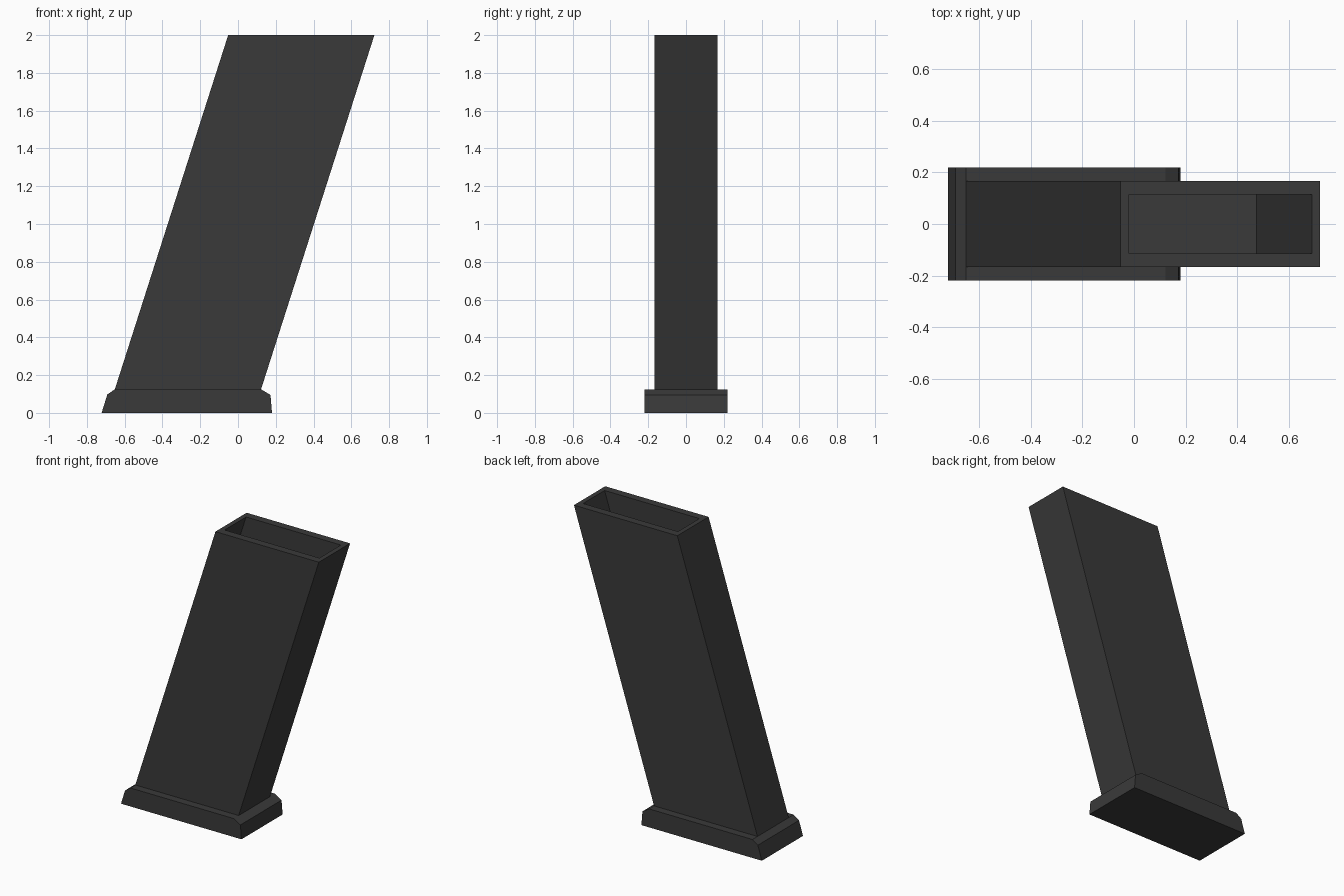
import bpy, bmesh

if "Cube" in bpy.data.objects:
    bpy.data.objects.remove(bpy.data.objects["Cube"])

mat = bpy.data.materials.new("dark_grey")
mat.diffuse_color = (0.042, 0.042, 0.042, 1)
mat.use_nodes = True
mat.node_tree.nodes["Principled BSDF"].inputs["Base Color"].default_value = mat.diffuse_color


def finish(name, bm):
    bmesh.ops.recalc_face_normals(bm, faces=bm.faces)
    me = bpy.data.meshes.new(name)
    bm.to_mesh(me)
    bm.free()
    me.materials.append(mat)
    ob = bpy.data.objects.new(name, me)
    bpy.context.collection.objects.link(ob)
    return ob


def ring(bm, x0, x1, hy, z):
    return [bm.verts.new((x, y, z)) for x, y in
            ((x0, -hy), (x1, -hy), (x1, hy), (x0, hy))]


def bridge(bm, a, b):
    for i in range(4):
        j = (i + 1) % 4
        bm.faces.new((a[i], a[j], b[j], b[i]))


# Base plate: chamfered side profile extruded across the width
profile = [(-0.722, 0), (0.18, 0), (0.172, 0.095), (0.122, 0.125),
           (-0.652, 0.125), (-0.692, 0.097)]
bm = bmesh.new()
face = bm.faces.new([bm.verts.new((x, -0.22, z)) for x, z in profile])
ext = bmesh.ops.extrude_face_region(bm, geom=[face])
bmesh.ops.translate(bm, vec=(0, 0.44, 0),
                    verts=[v for v in ext["geom"] if isinstance(v, bmesh.types.BMVert)])
finish("base_plate", bm)

# Slanted hollow body: outer wall, rim, inner wall and raised inner floor
SLOPE = 0.6 / 1.875
FLOOR = 1.33
shift = SLOPE * (2 - FLOOR)
bm = bmesh.new()
rings = [ring(bm, -0.652, 0.122, 0.167, 0.125),
         ring(bm, -0.052, 0.722, 0.167, 2.0),
         ring(bm, -0.02, 0.69, 0.115, 2.0),
         ring(bm, -0.02 - shift, 0.69 - shift, 0.115, FLOOR)]
for a, b in zip(rings, rings[1:]):
    bridge(bm, a, b)
bm.faces.new(rings[0])
bm.faces.new(rings[-1])
finish("magazine_body", bm)
